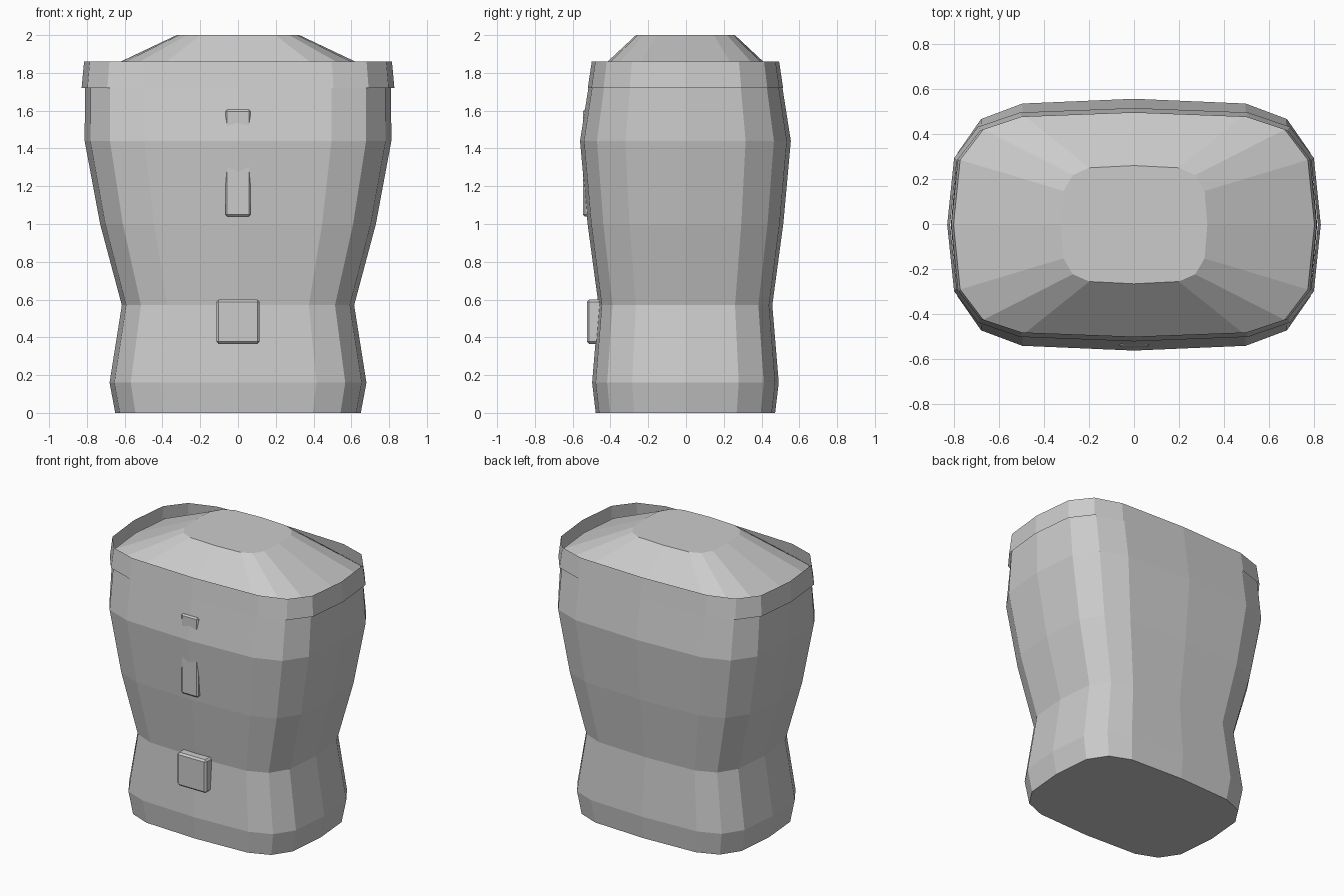
import bpy, bmesh

if "Cube" in bpy.data.objects:
    bpy.data.objects.remove(bpy.data.objects["Cube"])

# Quarter outline of the torso, normalised to half-width and half-depth
QUARTER = [(1.0, 0.0), (0.963, 0.571), (0.835, 0.839), (0.61, 0.962), (0.0, 1.0)]
OUTLINE = (QUARTER + [(-x, y) for x, y in QUARTER[-2::-1]]
           + [(-x, -y) for x, y in QUARTER[1:]]
           + [(x, -y) for x, y in QUARTER[-2:0:-1]])
Y_MID = -0.003


def loft(name, rings, close_ends):
    """Skin rings of (z, half_width, half_depth) that share one outline."""
    bm = bmesh.new()
    loops = [[bm.verts.new((x * hx, y * hy + Y_MID, z)) for x, y in OUTLINE]
             for z, hx, hy in rings]
    n = len(OUTLINE)
    for lo, hi in zip(loops, loops[1:]):
        for i in range(n):
            j = (i + 1) % n
            bm.faces.new((lo[i], lo[j], hi[j], hi[i]))
    if close_ends:
        bm.faces.new(loops[0][::-1])
        bm.faces.new(loops[-1])
    return finish(name, bm)


def plate(name, x, y0, y1, z0, z1, bevel):
    """Box with slightly bevelled edges, symmetric in x."""
    bm = bmesh.new()
    bmesh.ops.create_cube(bm, size=1)
    for v in bm.verts:
        v.co = (v.co.x * 2 * x, (y0 + y1) / 2 + v.co.y * (y1 - y0),
                (z0 + z1) / 2 + v.co.z * (z1 - z0))
    bmesh.ops.bevel(bm, geom=bm.edges[:], offset=bevel, segments=1, affect='EDGES')
    return finish(name, bm)


def finish(name, bm):
    mesh = bpy.data.meshes.new(name)
    bm.to_mesh(mesh)
    bm.free()
    obj = bpy.data.objects.new(name, mesh)
    bpy.context.collection.objects.link(obj)
    return obj


# Torso with waist, chest and sloping shoulder cap
loft("torso", [
    (0.0, 0.65, 0.475),
    (0.16, 0.68, 0.494),
    (0.57, 0.615, 0.460),
    (1.0, 0.73, 0.518),
    (1.44, 0.812, 0.558),
    (1.72, 0.81, 0.514),
    (1.775, 0.80, 0.503),
    (2.0, 0.325, 0.262),
], True)

# Thin open rim standing up around the shoulders
loft("shoulder_rim", [(1.72, 0.828, 0.517), (1.86, 0.815, 0.496)], False)

# Chest strip, partly sunk into the bulging chest
plate("chest_strip", 0.067, -0.546, -0.49, 1.04, 1.605, 0.01)

# Belt buckle
plate("buckle", 0.114, -0.525, -0.44, 0.365, 0.60, 0.012)
